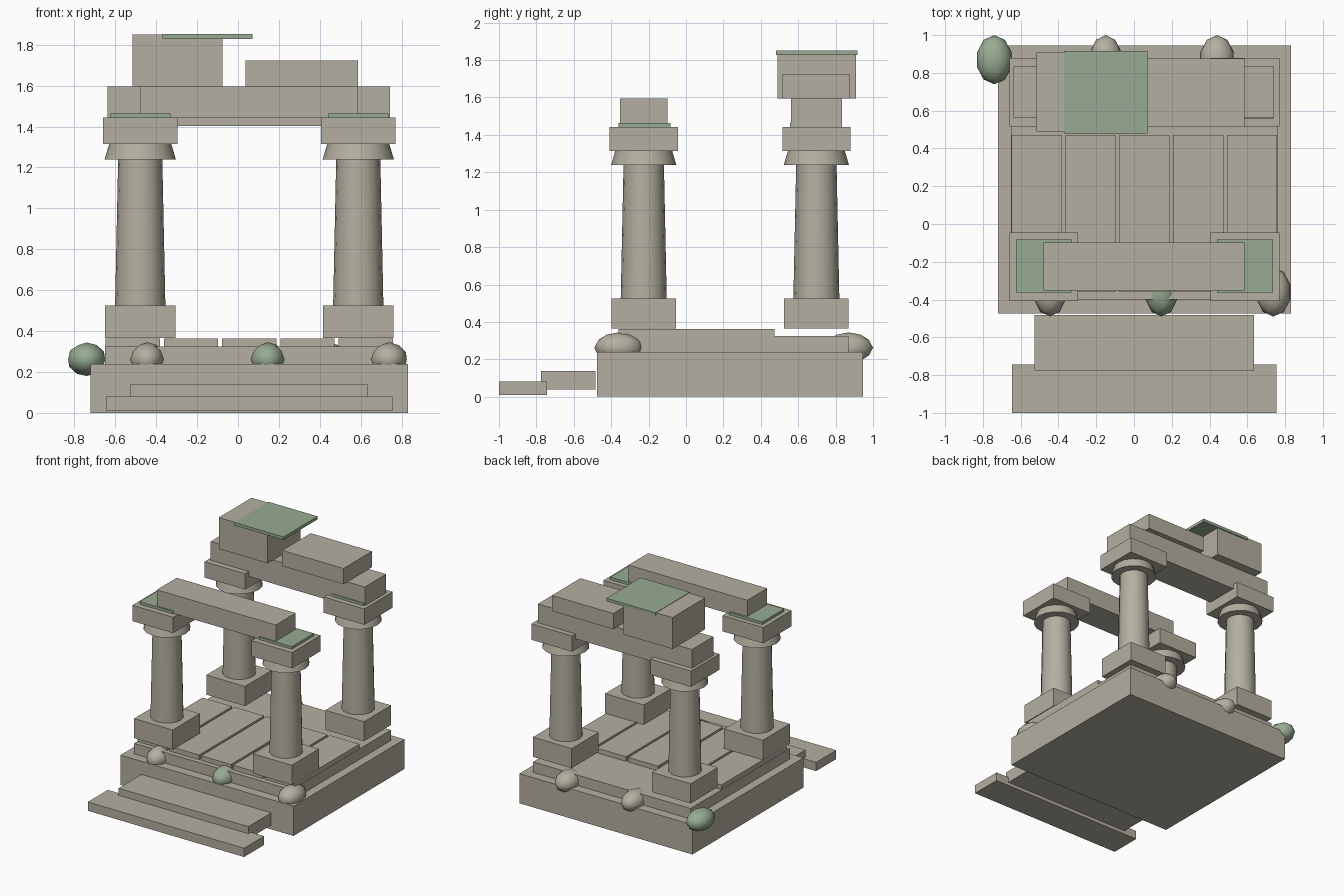
import bpy, math

if "Cube" in bpy.data.objects:
    bpy.data.objects.remove(bpy.data.objects["Cube"])


def material(name, rgb):
    m = bpy.data.materials.new(name)
    m.diffuse_color = (*rgb, 1)
    m.use_nodes = True
    m.node_tree.nodes["Principled BSDF"].inputs["Base Color"].default_value = m.diffuse_color
    return m


STONE = material("weathered_stone", (0.46, 0.43, 0.355))
MOSS = material("moss_green", (0.315, 0.41, 0.29))
CX = 0.055            # ruin's middle in x
COL_X = (CX - 0.533, CX + 0.533)
FRONT_Y, BACK_Y = -0.226, 0.697


def finish(name, mat):
    o = bpy.context.object
    o.name = name
    o.data.materials.append(mat)
    return o


def box(name, x, y, z, mat=STONE):
    """Block given by its (min, max) range on each axis."""
    bpy.ops.mesh.primitive_cube_add(size=1, location=[sum(r) / 2 for r in (x, y, z)])
    o = finish(name, mat)
    o.scale = [r[1] - r[0] for r in (x, y, z)]
    bpy.ops.object.transform_apply(location=False, rotation=False, scale=True)
    return o


def around(c, half):
    return (c - half, c + half)


def drum(name, x, y, z, r0, r1):
    """Tapered round stone."""
    bpy.ops.mesh.primitive_cone_add(vertices=16, radius1=r0, radius2=r1, depth=z[1] - z[0],
                                    location=(x, y, (z[0] + z[1]) / 2))
    finish(name, STONE)
    bpy.ops.object.shade_smooth_by_angle(angle=math.radians(35))


def boulder(name, x, y, rx, mat):
    bpy.ops.mesh.primitive_ico_sphere_add(subdivisions=2, radius=1, location=(x, y, 0.262))
    o = finish(name, mat)
    o.scale = (rx, 0.13, 0.082)
    bpy.ops.object.transform_apply(location=False, rotation=False, scale=True)
    bpy.ops.object.shade_smooth_by_angle(angle=math.radians(40))


# Platform, upper course and paving slabs
box("platform", (-0.72, 0.83), (-0.475, 0.945), (0, 0.24))
box("upper_course", (-0.65, 0.76), (-0.4, 0.87), (0.24, 0.325))
for i in range(5):
    box(f"paving_slab_{i}", around(CX + (i - 2) * 0.285, 0.133), (-0.36, 0.472), (0.325, 0.363))

# Loose front steps
box("upper_step", (-0.527, 0.635), (-0.775, -0.483), (0.038, 0.138))
box("lower_step", (-0.645, 0.755), (-1.0, -0.743), (0.01, 0.081))

# Four columns with plinth, shaft, flared collar and capital slab
for x in COL_X:
    for y in (FRONT_Y, BACK_Y):
        box("column_plinth", around(x, 0.173), around(y, 0.173), (0.366, 0.525))
        drum("column_shaft", x, y, (0.525, 1.24), 0.123, 0.108)
        drum("column_collar", x, y, (1.24, 1.315), 0.174, 0.152)
        box("column_capital", around(x, 0.182), around(y, 0.182), (1.315, 1.443))
    box("capital_moss", around(x, 0.148), around(FRONT_Y + 0.004, 0.14), (1.443, 1.464), MOSS)
box("back_capital_moss", around(COL_X[1], 0.147), (0.557, 0.82), (1.443, 1.464), MOSS)

# Lintels
box("front_lintel", (-0.48, 0.585), (-0.352, -0.098), (1.443, 1.595))
box("back_lintel", (-0.638, 0.742), (0.562, 0.835), (1.403, 1.595))

# Broken blocks on the back lintel
box("tall_block", (-0.515, -0.077), (0.49, 0.909), (1.595, 1.849))
box("low_block", (0.037, 0.586), (0.513, 0.877), (1.595, 1.722))
box("block_moss", (-0.37, 0.071), (0.48, 0.917), (1.828, 1.852), MOSS)

# Boulders around the platform edge
for x, y, rx, mat in ((-0.445, -0.36, 0.086, STONE), (0.145, -0.36, 0.086, MOSS),
                      (0.738, -0.36, 0.092, STONE), (-0.74, 0.87, 0.095, MOSS),
                      (-0.15, 0.87, 0.086, STONE), (0.44, 0.87, 0.092, STONE)):
    boulder("boulder", x, y, rx, mat)
